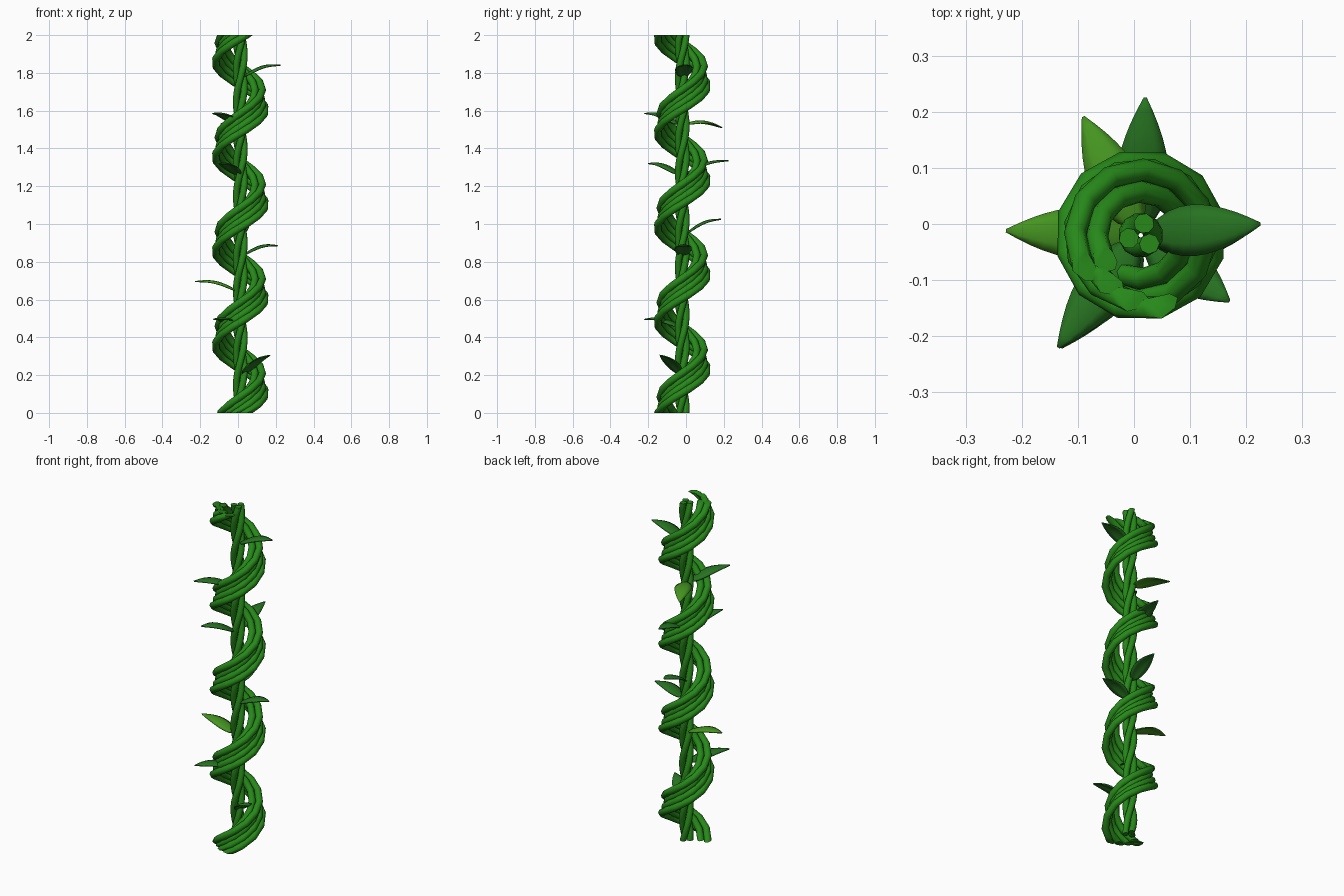
import bpy, bmesh, math
from mathutils import Vector

if "Cube" in bpy.data.objects:
    bpy.data.objects.remove(bpy.data.objects["Cube"])

CENTRE = Vector((0.012, -0.02, 0))
HEIGHT, PITCH = 2.0, 0.5


def material(name, rgb):
    m = bpy.data.materials.new(name)
    m.diffuse_color = (*rgb, 1)
    m.use_nodes = True
    m.node_tree.nodes["Principled BSDF"].inputs["Base Color"].default_value = m.diffuse_color
    return m


STEM = material("stem_green", (0.02, 0.25, 0.01))
LEAF = material("leaf_green", (0.02, 0.17, 0.015))
LIGHT = material("light_leaf_green", (0.06, 0.3, 0.015))


def finish(bm, name, mat, angle):
    bmesh.ops.recalc_face_normals(bm, faces=bm.faces)
    me = bpy.data.meshes.new(name)
    bm.to_mesh(me)
    bm.free()
    me.materials.append(mat)
    ob = bpy.data.objects.new(name, me)
    bpy.context.collection.objects.link(ob)
    bpy.ops.object.select_all(action='DESELECT')
    ob.select_set(True)
    bpy.context.view_layer.objects.active = ob
    bpy.ops.object.shade_smooth_by_angle(angle=math.radians(angle))
    return ob


def vine(name, radius, phase, thick, pitch, steps=12, sides=8):
    """Tube along a helix, trimmed flat at the ground and the top."""
    bm = bmesh.new()
    rings = []
    for i in range(-2, int(HEIGHT / pitch * steps) + 3):
        z = i * pitch / steps
        a = math.radians(phase) + 2 * math.pi * z / pitch
        out = Vector((math.cos(a), math.sin(a), 0))
        tan = Vector((-out.y * radius, out.x * radius, pitch / (2 * math.pi))).normalized()
        up = out.cross(tan)
        c = CENTRE + out * radius + Vector((0, 0, z))
        rings.append([bm.verts.new(c + thick * (out * math.cos(t) + up * math.sin(t)))
                      for t in (2 * math.pi * k / sides for k in range(sides))])
    for r0, r1 in zip(rings, rings[1:]):
        for k in range(sides):
            n = (k + 1) % sides
            bm.faces.new((r0[k], r0[n], r1[n], r1[k]))
    for z, d in ((0, -1), (HEIGHT, 1)):
        bmesh.ops.bisect_plane(bm, geom=bm.verts[:] + bm.edges[:] + bm.faces[:],
                               plane_co=(0, 0, z), plane_no=(0, 0, d), clear_outer=True)
    bmesh.ops.holes_fill(bm, edges=[e for e in bm.edges if e.is_boundary])
    finish(bm, name, STEM, 60)


def leaf(name, tip, rise, mat, width=0.045, arch=0.025):
    """Arched, tapering blade from the core out to its tip."""
    tip = Vector(tip)
    flat = Vector((tip.x, tip.y, 0)) - CENTRE
    out = flat.normalized()
    side = Vector((-out.y, out.x, 0))
    bm = bmesh.new()
    rows, n = [], 10
    for i in range(n + 1):
        t = i / n
        w = width * max(0.04, math.sin(math.pi * t ** 0.75) ** 0.85 if 0 < t < 1 else 0)
        c = CENTRE + out * (0.015 + (flat.length - 0.015) * t)
        c.z = tip.z - rise * (1 - t) + arch * math.sin(math.pi * t)
        rows.append([bm.verts.new(c + side * w * s - Vector((0, 0, 0.25 * w * s * s)))
                     for s in (-1, -0.5, 0, 0.5, 1)])
    for a, b in zip(rows, rows[1:]):
        for k in range(4):
            bm.faces.new((a[k], a[k + 1], b[k + 1], b[k]))
    ob = finish(bm, name, mat, 50)
    mod = ob.modifiers.new("thickness", 'SOLIDIFY')
    mod.thickness = 0.006
    mod.offset = 0


# Three strands twisted together as the core
for i in range(3):
    vine(f"core_strand_{i + 1}", 0.022, 75 + 120 * i, 0.018, 0.5)

# Band of strands winding round the core
for i, (r, ph) in enumerate([(0.133, 284), (0.118, 260), (0.105, 235),
                             (0.117, 208), (0.078, 213)]):
    vine(f"outer_strand_{i + 1}", r, ph, 0.02, PITCH)

# Leaves: tip position, rise from base to tip, colour
for i, (tip, rise, mat) in enumerate([
        ((0.225, 0.0, 1.84), 0.06, LEAF), ((-0.135, -0.22, 1.585), 0.06, LEAF),
        ((-0.09, 0.19, 1.51), -0.02, LIGHT), ((-0.1, -0.2, 1.32), 0.06, LEAF),
        ((0.02, 0.225, 1.335), 0.07, LEAF), ((0.015, 0.185, 1.025), 0.08, LEAF),
        ((0.21, -0.01, 0.885), 0.05, LEAF), ((-0.228, -0.012, 0.695), 0.05, LIGHT),
        ((-0.13, -0.22, 0.495), 0.04, LEAF), ((0.17, -0.138, 0.305), 0.1, LEAF)]):
    leaf(f"leaf_{i + 1}", tip, rise, mat)
